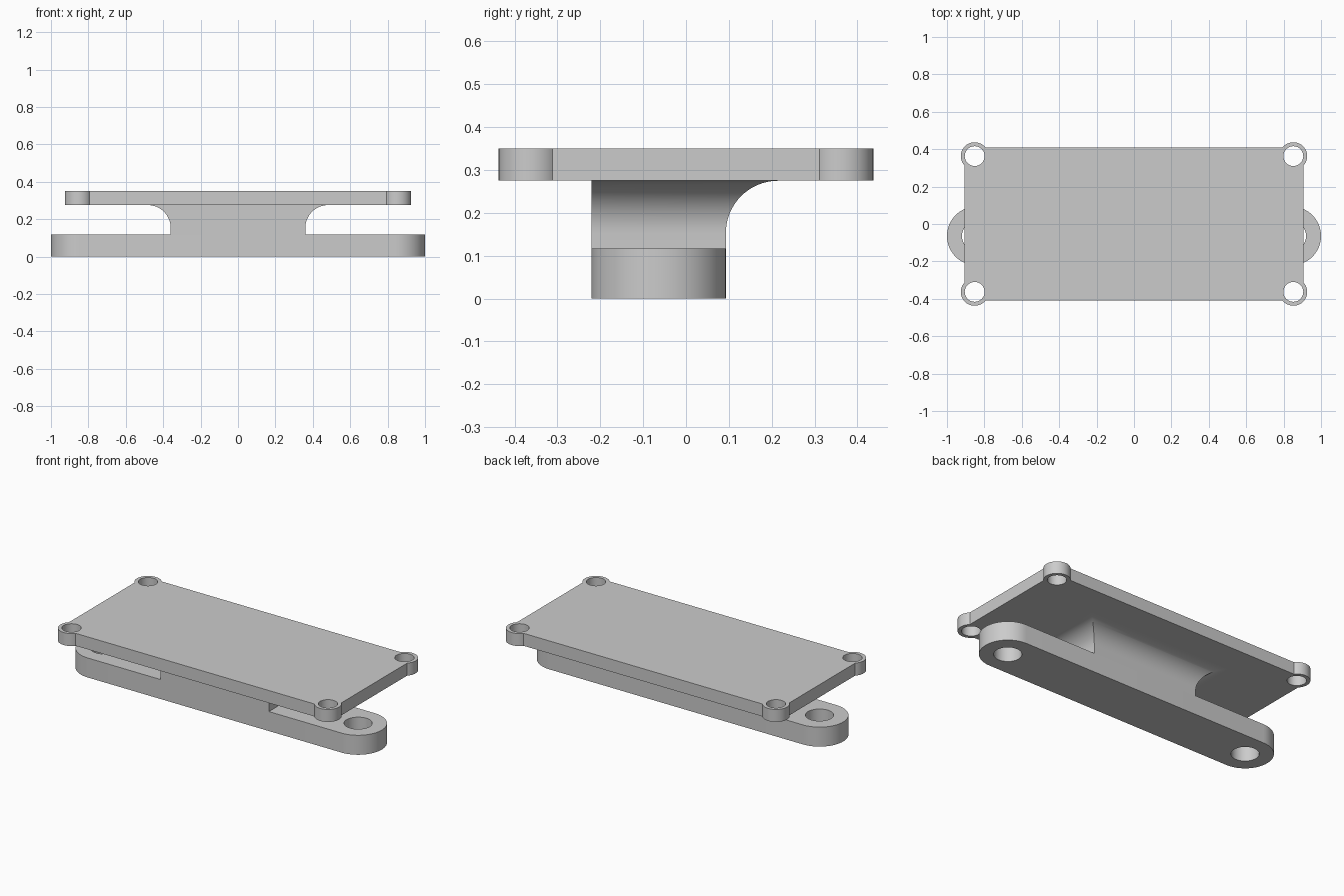
import bpy, bmesh
from math import sin, cos, pi, asin, sqrt, radians

default = bpy.data.objects.get("Cube")
if default:
    bpy.data.objects.remove(default, do_unlink=True)

grey = bpy.data.materials.new("light_grey")
grey.use_nodes = True
grey.diffuse_color = (0.6, 0.6, 0.6, 1)
grey.node_tree.nodes["Principled BSDF"].inputs["Base Color"].default_value = (0.6, 0.6, 0.6, 1)

# Shared levels and the long front and back planes of the bar
BAR_TOP, PLATE_BOTTOM, PLATE_TOP = 0.117, 0.275, 0.35
FRONT, BACK = -0.221, 0.093


def finish(name, bm):
    bmesh.ops.recalc_face_normals(bm, faces=bm.faces[:])
    mesh = bpy.data.meshes.new(name)
    bm.to_mesh(mesh)
    bm.free()
    mesh.materials.append(grey)
    obj = bpy.data.objects.new(name, mesh)
    bpy.context.collection.objects.link(obj)
    bpy.ops.object.select_all(action='DESELECT')
    obj.select_set(True)
    bpy.context.view_layer.objects.active = obj
    bpy.ops.object.shade_smooth_by_angle(angle=radians(30))
    return obj


def arc(cx, cy, r, start, end, steps):
    return [(cx + r * cos(start + (end - start) * i / steps),
             cy + r * sin(start + (end - start) * i / steps)) for i in range(steps + 1)]


def slab(name, outline, holes, z0, z1):
    """Extrude an outline with round holes from z0 to z1."""
    bm = bmesh.new()
    edges = []
    for loop in [outline] + [arc(x, y, r, 0, 2 * pi, 48)[:-1] for x, y, r in holes]:
        verts = [bm.verts.new((x, y, z0)) for x, y in loop]
        edges += [bm.edges.new((v, verts[(i + 1) % len(verts)])) for i, v in enumerate(verts)]
    bmesh.ops.triangle_fill(bm, edges=edges, use_beauty=True, normal=(0, 0, 1))
    region = bmesh.ops.extrude_face_region(bm, geom=bm.faces[:], use_keep_orig=True)
    moved = [g for g in region["geom"] if isinstance(g, bmesh.types.BMVert)]
    bmesh.ops.translate(bm, verts=moved, vec=(0, 0, z1 - z0))
    return finish(name, bm)


# Base bar with rounded ends and two bolt holes
end_r = (BACK - FRONT) / 2
mid_y = (BACK + FRONT) / 2
end_x = 1 - end_r
bar = arc(end_x, mid_y, end_r, -pi / 2, pi / 2, 32) + arc(-end_x, mid_y, end_r, pi / 2, 3 * pi / 2, 32)
slab("base_bar", bar, [(s * end_x, mid_y, 0.077) for s in (1, -1)], 0, BAR_TOP)

# Top plate with a round screw ear at every corner
HALF_X, HALF_Y = 0.905, 0.408
EAR_X, EAR_Y, EAR_R = 0.852, 0.363, 0.074
ear = arc(EAR_X, EAR_Y, EAR_R,
          -asin(sqrt(EAR_R ** 2 - (HALF_X - EAR_X) ** 2) / EAR_R),
          pi - asin((HALF_Y - EAR_Y) / EAR_R), 32)
right_side = [(x, -y) for x, y in reversed(ear)] + ear
plate = right_side + [(-x, y) for x, y in reversed(right_side)]
ears = [(sx * EAR_X, sy * EAR_Y, 0.053) for sx in (1, -1) for sy in (1, -1)]
slab("top_plate", plate, ears, PLATE_BOTTOM, PLATE_TOP)

# Pedestal: flat front, sides and back flaring into the plate with mitred corners
FLARE = 0.122
levels = [(0, BAR_TOP)]
for i in range(17):
    a = pi / 2 * i / 16
    levels.append((FLARE * (1 - cos(a)), PLATE_BOTTOM - FLARE * (1 - sin(a))))
bm = bmesh.new()
rings = []
for f, z in levels:
    x, y = 0.36 + f, BACK + f
    rings.append([bm.verts.new(p) for p in
                  ((-x, FRONT, z), (x, FRONT, z), (x, y, z), (-x, y, z))])
for low, high in zip(rings, rings[1:]):
    for i in range(4):
        j = (i + 1) % 4
        bm.faces.new((low[i], low[j], high[j], high[i]))
bm.faces.new(rings[0])
bm.faces.new(rings[-1])
finish("pedestal", bm)
